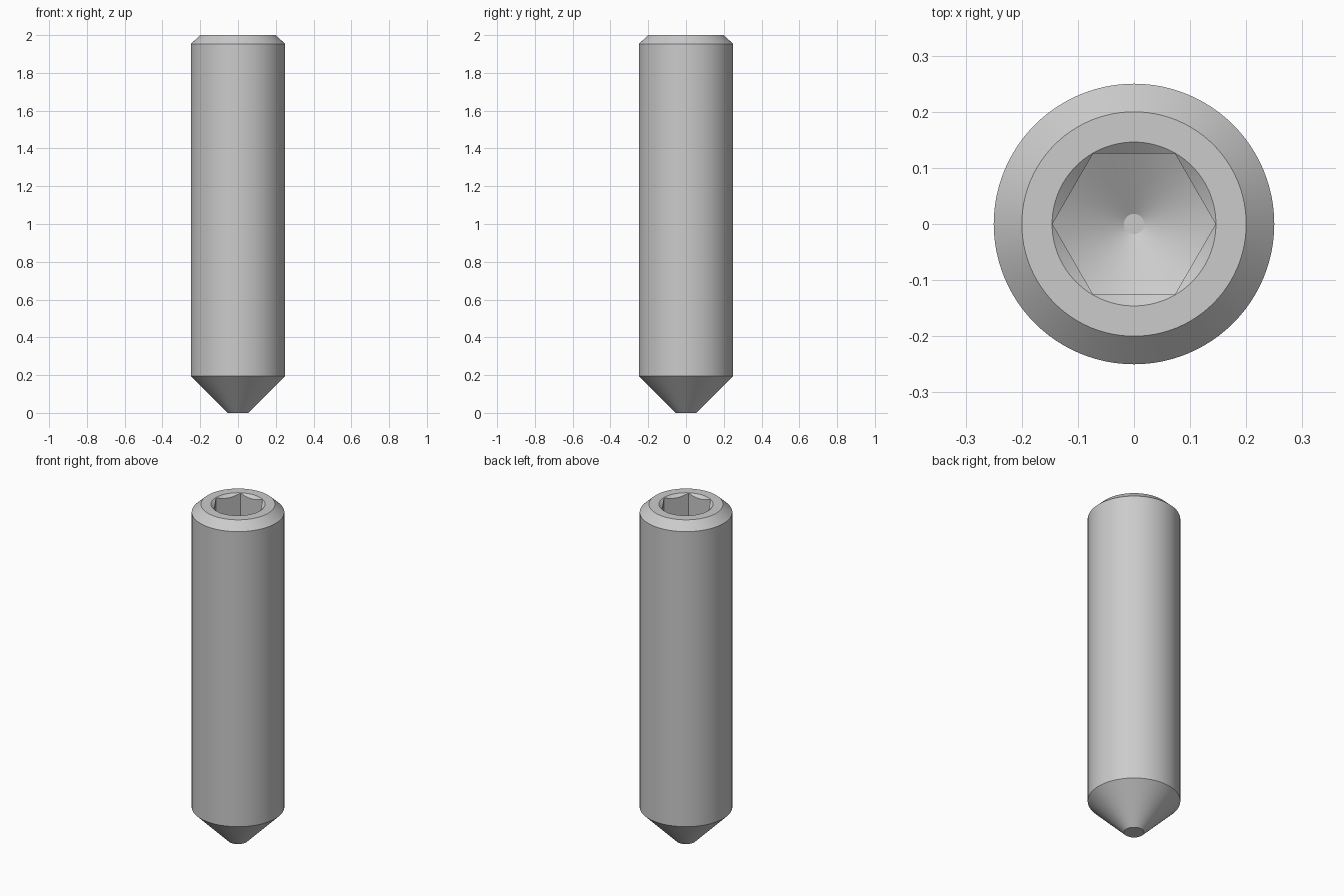
import bpy
import bmesh
from math import cos, sin, pi, radians, tan

if "Cube" in bpy.data.objects:
    bpy.data.objects.remove(bpy.data.objects["Cube"])

# Main sizes
LENGTH, RADIUS = 2.0, 0.25
HEX_FLAT = 0.126
HEX_CORNER = HEX_FLAT / cos(pi / 6)
FLOOR_Z = 1.70
SEGMENTS = 96

steel = bpy.data.materials.new("steel grey")
steel.use_nodes = True
grey = (0.6, 0.6, 0.6, 1)
steel.diffuse_color = grey
steel.node_tree.nodes["Principled BSDF"].inputs["Base Color"].default_value = grey


def turned(name, profile, sides=SEGMENTS):
    """Closed solid turned around z from (radius, height) points, bottom up."""
    bm = bmesh.new()
    rings = [[bm.verts.new((r * cos(2 * pi * i / sides), r * sin(2 * pi * i / sides), z))
              for i in range(sides)] for r, z in profile]
    for low, high in zip(rings, rings[1:]):
        for i in range(sides):
            j = (i + 1) % sides
            bm.faces.new((low[i], low[j], high[j], high[i]))
    bm.faces.new(rings[0][::-1])
    bm.faces.new(rings[-1])
    mesh = bpy.data.meshes.new(name)
    bm.to_mesh(mesh)
    bm.free()
    mesh.materials.append(steel)
    obj = bpy.data.objects.new(name, mesh)
    bpy.context.collection.objects.link(obj)
    return obj


def combine(target, cutter, operation):
    """Apply a boolean and remove the cutter."""
    mod = target.modifiers.new("cut", "BOOLEAN")
    mod.object = cutter
    mod.operation = operation
    mod.solver = "EXACT"
    bpy.context.view_layer.objects.active = target
    bpy.ops.object.modifier_apply(modifier=mod.name)
    bpy.data.objects.remove(cutter)


# Shank with cone point and chamfered top
screw = turned("set_screw", [(0.055, 0), (RADIUS, 0.195),
                             (RADIUS, LENGTH - 0.047), (0.2, LENGTH)])

# Hex socket with a drilled conical floor
socket = turned("socket_cutter", [(HEX_CORNER, 1.5), (HEX_CORNER, LENGTH + 0.1)], 6)
slope = tan(radians(30))
drill = turned("drill_cutter", [(0.018, FLOOR_Z - (HEX_FLAT - 0.018) * slope),
                                (0.2, FLOOR_Z + (0.2 - HEX_FLAT) * slope),
                                (0.2, LENGTH + 0.2)])
combine(socket, drill, "INTERSECT")
combine(screw, socket, "DIFFERENCE")

# Countersink around the socket mouth
mouth = HEX_CORNER + 0.0005
sink = turned("countersink_cutter", [(mouth - 0.05, LENGTH - 0.04),
                                     (mouth + 0.025, LENGTH + 0.02)])
combine(screw, sink, "DIFFERENCE")

# Smooth round surfaces, crisp edges
bpy.ops.object.select_all(action="DESELECT")
screw.select_set(True)
bpy.context.view_layer.objects.active = screw
bpy.ops.object.shade_smooth_by_angle(angle=radians(20))
